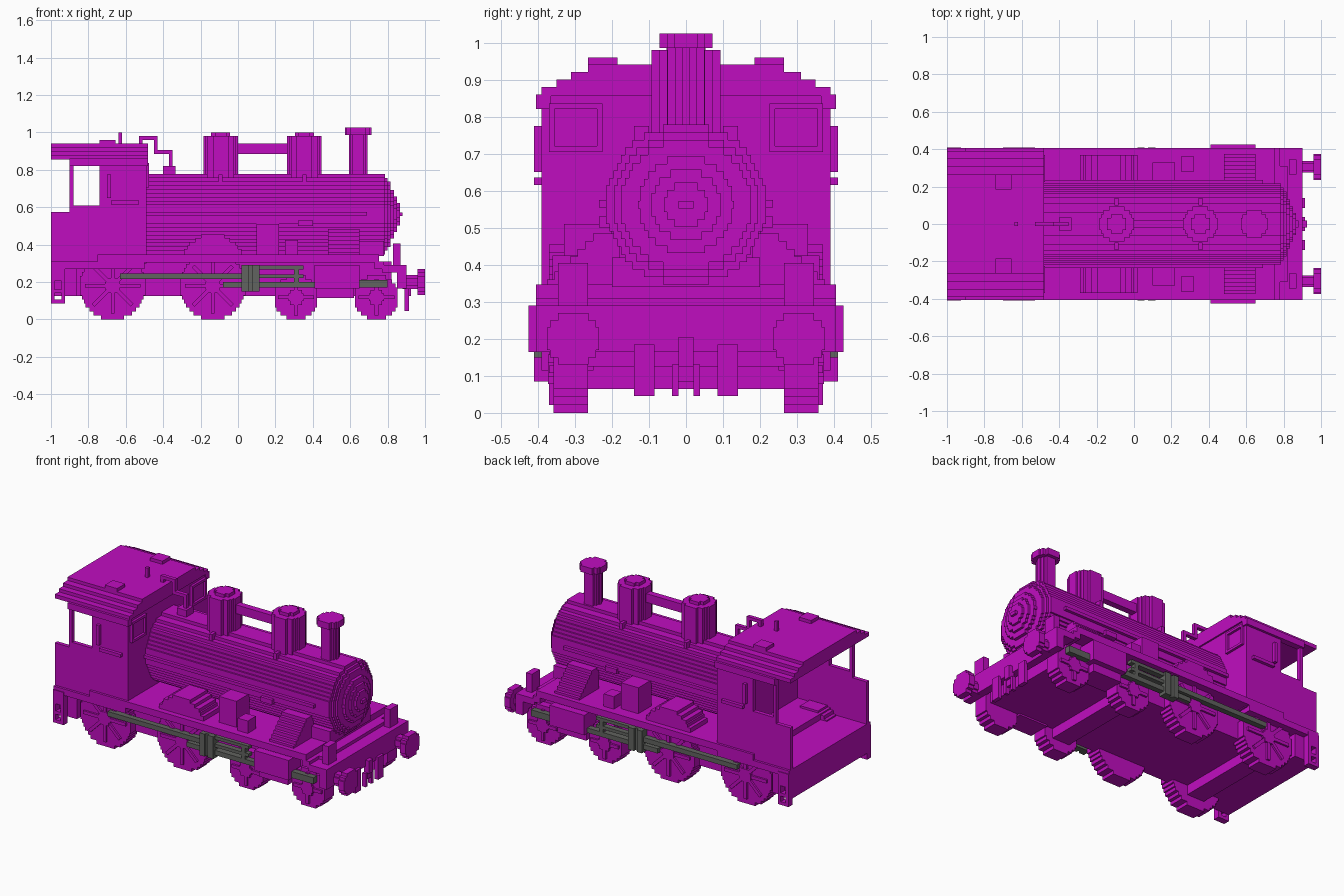
import bpy
import bmesh
import math
from mathutils import Matrix, Vector

cube = bpy.data.objects.get("Cube")
if cube:
    bpy.data.objects.remove(cube, do_unlink=True)

STEP = 0.0206  # height of one block row


def material(name, rgb):
    m = bpy.data.materials.new(name)
    m.use_nodes = True
    m.diffuse_color = (*rgb, 1)
    m.node_tree.nodes["Principled BSDF"].inputs["Base Color"].default_value = (*rgb, 1)
    return m


BODY = material("magenta paint", (0.53, 0.004, 0.53))
STEEL = material("dark grey steel", (0.12, 0.125, 0.115))


def finish(name, bm, mat, mirror):
    bmesh.ops.recalc_face_normals(bm, faces=bm.faces)
    mesh = bpy.data.meshes.new(name)
    bm.to_mesh(mesh)
    bm.free()
    mesh.materials.append(mat)
    ob = bpy.data.objects.new(name, mesh)
    bpy.context.collection.objects.link(ob)
    if mirror:
        mod = ob.modifiers.new("Mirror", "MIRROR")
        mod.use_axis = (False, True, False)
        mod.use_mirror_merge = False
    return ob


def prism(name, axis, pts, a, b, mat=BODY, mirror=False):
    """Extrude a 2D outline from a to b along an axis."""
    place = {"x": lambda u, v, w: (w, u, v),
             "y": lambda u, v, w: (u, w, v),
             "z": lambda u, v, w: (u, v, w)}[axis]
    bm = bmesh.new()
    low = [bm.verts.new(place(u, v, a)) for u, v in pts]
    top = [bm.verts.new(place(u, v, b)) for u, v in pts]
    bm.faces.new(low)
    bm.faces.new(top[::-1])
    for i in range(len(pts)):
        j = (i + 1) % len(pts)
        bm.faces.new((low[i], top[i], top[j], low[j]))
    return finish(name, bm, mat, mirror)


def box(name, x0, x1, y0, y1, z0, z1, mat=BODY, mirror=False):
    return prism(name, "z", [(x0, y0), (x1, y0), (x1, y1), (x0, y1)], z0, z1, mat, mirror)


def stepped(rows, cu=0):
    """Symmetric stair outline from (half width, low, high) rows."""
    right = []
    for w, lo, hi in rows:
        if right and abs(right[-1][0] - w) < 1e-5:
            right[-1] = (w, hi)
        else:
            right += [(w, lo), (w, hi)]
    return [(cu + w, z) for w, z in right] + [(cu - w, z) for w, z in reversed(right)]


def disc(name, axis, cu, cv, r, a, b, mat=BODY, mirror=False, lower=-9):
    """Cylinder whose round outline is cut into block steps."""
    n = max(3, round(2 * r / STEP))
    h = 2 * r / n
    rows = []
    for i in range(n):
        lo = -r + i * h
        w = math.sqrt(r * r - (lo + h / 2) ** 2)
        w = max(STEP / 2, round(w / STEP * 2) * STEP / 2)
        if cv + lo >= lower - 1e-4:
            rows.append((min(w, r), cv + lo, cv + lo + h))
    return prism(name, axis, stepped(rows, cu), a, b, mat, mirror)


# Chassis, running boards and beams
box("main_frame", -0.93, 0.82, -0.31, 0.31, 0.125, 0.31)
box("cab_floor", -1, -0.5, -0.405, 0.405, 0.27, 0.31)
box("rear_beam", -1, -0.86, -0.37, 0.37, 0.125, 0.29)
box("running_board", -0.75, 0.73, -0.405, 0.405, 0.305, 0.347)
prism("front_deck", "y", [(0.73, 0.347), (0.73, 0.27), (0.77, 0.27), (0.77, 0.25), (0.9, 0.25),
                          (0.9, 0.29), (0.78, 0.29), (0.78, 0.31), (0.755, 0.31), (0.755, 0.347)],
      -0.405, 0.405)
box("front_beam", 0.85, 0.9, -0.405, 0.405, 0.165, 0.27)
box("cross_beam", 0.25, 0.37, -0.27, 0.27, 0.065, 0.14)
box("rear_cross_beam", -0.73, -0.61, -0.27, 0.27, 0.065, 0.14)

# Rear steps with two openings
for x in (-1, -0.945):
    box("rear_step_post", x, x + 0.02, 0.37, 0.41, 0.085, 0.29, mirror=True)
for z0, z1 in ((0.085, 0.105), (0.14, 0.16), (0.205, 0.29)):
    box("rear_step_rung", -1, -0.925, 0.37, 0.41, z0, z1, mirror=True)

# Wheels with raised spokes and hubs
for x, r in ((-0.67, 0.18), (-0.135, 0.18), (0.31, 0.118), (0.74, 0.118)):
    disc("wheel", "y", x, r, r, 0.265, 0.358, mirror=True)
    disc("wheel_hub", "y", x, r, 0.04, 0.355, 0.372, mirror=True)
    count = 8 if r > 0.15 else 4
    bm = bmesh.new()
    for i in range(count):
        turn = Matrix.Rotation(2 * math.pi * i / count, 4, "Y")
        size = Matrix.Diagonal((r * 0.8, 0.012, STEP, 1))
        bmesh.ops.create_cube(bm, size=1, matrix=Matrix.Translation((x, 0.364, r)) @ turn
                              @ Matrix.Translation((r * 0.42, 0, 0)) @ size)
    finish("wheel_spokes", bm, BODY, True)

# Cylinders and rods
box("cylinder", 0.41, 0.65, 0.25, 0.425, 0.165, 0.29, mirror=True)
box("cylinder_base", 0.42, 0.62, 0.25, 0.39, 0.115, 0.17, mirror=True)
for name, x0, x1, z0, z1 in (
        ("connecting_rod", -0.63, 0.02, 0.215, 0.245), ("lower_rod", -0.08, 0.41, 0.17, 0.2),
        ("upper_rod", 0.1, 0.35, 0.268, 0.288), ("piston_rod", 0.1, 0.35, 0.22, 0.24),
        ("rod_bracket", 0.02, 0.055, 0.15, 0.29), ("rod_bracket", 0.075, 0.115, 0.15, 0.29),
        ("slide_post", 0.3, 0.325, 0.2, 0.28), ("tail_rod", 0.65, 0.8, 0.17, 0.21)):
    out = 0.41 if "bracket" in name else 0.395
    box(name, x0, x1, 0.36, out, z0, z1, STEEL, True)
box("bracket_plate", 0.05, 0.08, 0.36, 0.395, 0.15, 0.29, STEEL, True)

# Boiler and smokebox door
disc("boiler", "x", 0, 0.562, 0.216, -0.5, 0.785)
for r, x in ((0.195, 0.8), (0.175, 0.815), (0.13, 0.835), (0.095, 0.85), (0.06, 0.865)):
    disc("smokebox_door", "x", 0, 0.562, r, 0.77, x)
box("door_knob", 0.85, 0.88, -0.02, 0.02, 0.552, 0.572)
box("boiler_handrail", -0.49, 0.69, 0.2, 0.235, 0.555, 0.575, mirror=True)
box("smokebox_saddle", 0.55, 0.78, -0.2, 0.2, 0.34, 0.42)

# Domes and chimney
for x in (-0.093, 0.355):
    disc("dome", "z", x, 0, 0.093, 0.7, 0.98)
    disc("dome_cap", "z", x, 0, 0.052, 0.97, 1.0)
    for s in (-1, 1):
        box("dome_pipe", x - 0.01, x + 0.01, s * 0.12 - 0.02, s * 0.12 + 0.02, 0.73, 0.775)
box("dome_link", -0.02, 0.28, -0.02, 0.02, 0.885, 0.94)
disc("chimney", "z", 0.643, 0, 0.05, 0.72, 1.0)
disc("chimney_cap", "z", 0.643, 0, 0.072, 0.985, 1.025)

# Cab walls around the door and rear openings
box("cab_side_front", -0.74, -0.49, 0.365, 0.39, 0.3, 0.84, mirror=True)
box("cab_side_lower", -0.9, -0.74, 0.365, 0.39, 0.3, 0.61, mirror=True)
box("cab_side_rear", -1, -0.9, 0.365, 0.39, 0.29, 0.575, mirror=True)
box("cab_post", -0.9, -0.88, 0.365, 0.39, 0.575, 0.84, mirror=True)
box("cab_front_wall", -0.52, -0.49, -0.39, 0.39, 0.3, 0.86)
box("cab_side_sill", -0.68, -0.53, 0.38, 0.41, 0.615, 0.635, mirror=True)
box("cab_side_handrail", -0.7, -0.68, 0.38, 0.41, 0.65, 0.775, mirror=True)

# Raised frames of the front cab windows
for y0, y1, z0, z1 in ((0.225, 0.37, 0.82, 0.835), (0.225, 0.24, 0.72, 0.82),
                       (0.355, 0.37, 0.72, 0.82), (0.225, 0.37, 0.705, 0.72)):
    box("front_window_frame", -0.495, -0.475, y0, y1, z0, z1, mirror=True)

# Stepped roof with hatches
prism("roof", "x", stepped([(0.39, 0.855, 0.88), (0.35, 0.88, 0.9),
                            (0.31, 0.9, 0.92), (0.265, 0.92, 0.94)]), -1, -0.48)
box("roof_eaves", -0.9, -0.48, 0.365, 0.405, 0.82, 0.86, mirror=True)
box("roof_hatch", -0.74, -0.655, 0.185, 0.265, 0.93, 0.96, mirror=True)
box("roof_whistle", -0.64, -0.62, -0.01, 0.01, 0.93, 1.0)

# Steam pipe from the roof to the boiler
for x0, x1, z0, z1 in ((-0.53, -0.51, 0.93, 0.98), (-0.53, -0.43, 0.96, 0.98),
                       (-0.45, -0.43, 0.885, 0.98), (-0.45, -0.35, 0.885, 0.905),
                       (-0.37, -0.35, 0.77, 0.905)):
    box("steam_pipe", x0, x1, -0.012, 0.012, z0, z1)
box("steam_valve", -0.4, -0.335, -0.035, 0.035, 0.765, 0.82)

# Splashers, boxes and stepped covers on the running boards
disc("splasher", "y", -0.135, 0.285, 0.17, 0.2, 0.37, mirror=True, lower=0.33)
box("pump_box", 0.1, 0.22, 0.2, 0.33, 0.34, 0.51, mirror=True)
box("small_box", 0.25, 0.32, 0.28, 0.36, 0.34, 0.425, mirror=True)
box("boiler_bracket", 0.32, 0.4, 0.19, 0.235, 0.5, 0.53, mirror=True)
for i in range(7):
    z = 0.34 + i * STEP
    box("stepped_cover", 0.48, 0.65, 0.18, 0.375 - i * STEP, z, z + STEP, mirror=True)

# Buffers, lamps and coupling gear
disc("buffer_shaft", "x", 0.305, 0.2, 0.037, 0.88, 0.97, mirror=True)
disc("buffer_head", "x", 0.305, 0.2, 0.07, 0.96, 1.0, mirror=True)
box("front_lamp", 0.83, 0.87, 0.265, 0.345, 0.285, 0.405, mirror=True)
box("brake_hose", 0.89, 0.915, 0.085, 0.14, 0.045, 0.185, mirror=True)
box("coupling_side", 0.89, 0.915, 0.02, 0.038, 0.045, 0.13, mirror=True)
box("coupling_hook", 0.89, 0.925, -0.02, 0.02, 0.125, 0.205)
box("coupling_link", 0.89, 0.91, -0.02, 0.02, 0.085, 0.13)
